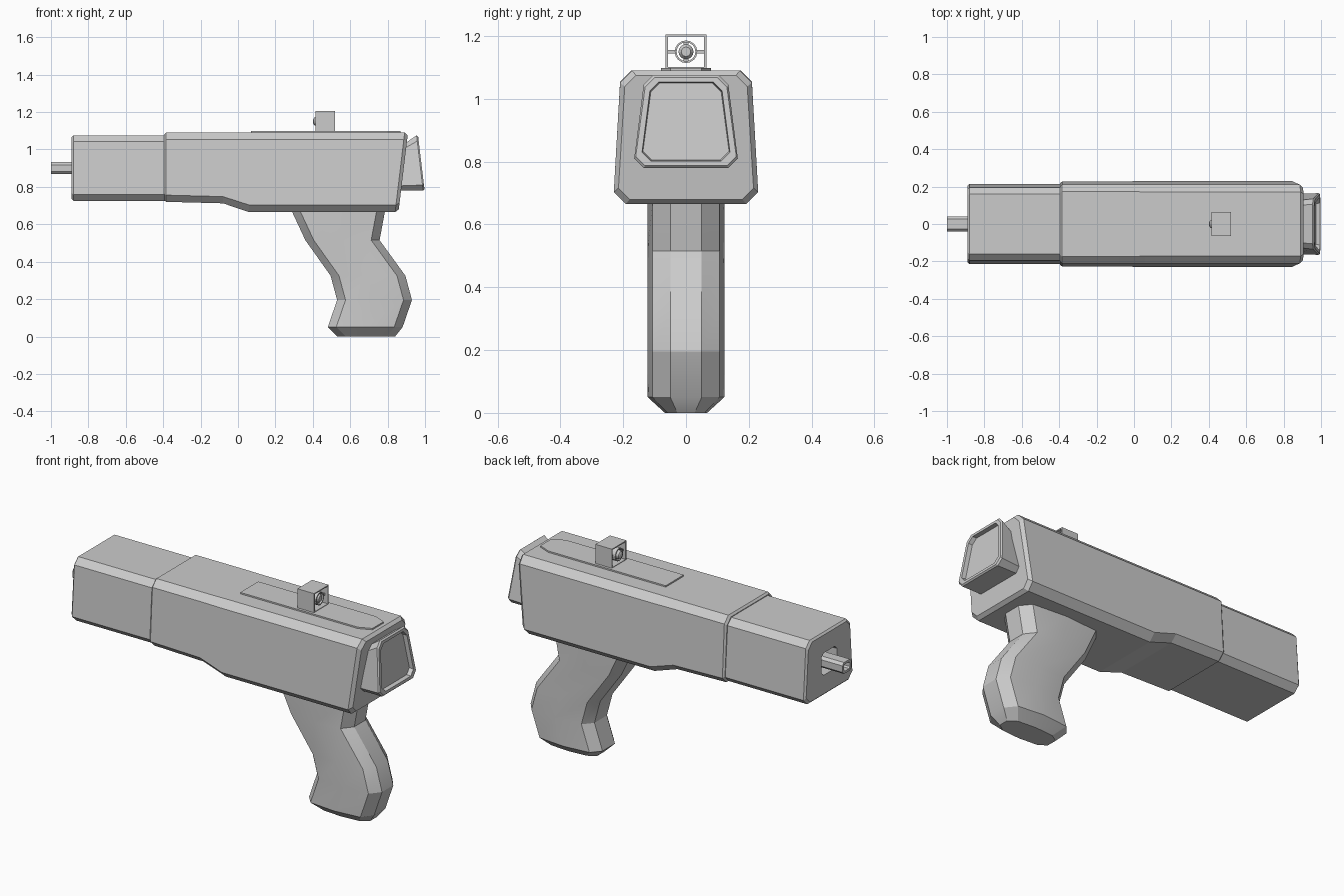
import bpy, bmesh, math
from mathutils import Vector

if "Cube" in bpy.data.objects:
    bpy.data.objects.remove(bpy.data.objects["Cube"])


def loft(name, rings, closed=False):
    """Skin equal-sized point rings; cap the ends unless the loop closes on itself."""
    bm = bmesh.new()
    vs = [[bm.verts.new(p) for p in r] for r in rings]
    n = len(rings[0])
    pairs = list(zip(vs, vs[1:])) + ([(vs[-1], vs[0])] if closed else [])
    for a, b in pairs:
        for i in range(n):
            j = (i + 1) % n
            bm.faces.new((a[i], a[j], b[j], b[i]))
    if not closed:
        bm.faces.new(vs[0])
        bm.faces.new(vs[-1])
    bmesh.ops.recalc_face_normals(bm, faces=bm.faces)
    me = bpy.data.meshes.new(name)
    bm.to_mesh(me)
    bm.free()
    ob = bpy.data.objects.new(name, me)
    bpy.context.collection.objects.link(ob)
    return ob


def section(x, top, bot, z0, z1, c, slope=0.0, zref=0.0):
    """Chamfered trapezoid across the model; slope leans it along x with height."""
    half = [(top - c, z1), (top, z1 - c), (bot, z0 + c), (bot - c, z0)]
    pts = half + [(-y, z) for y, z in reversed(half)]
    return [Vector((x + slope * (z - zref), y, z)) for y, z in pts]


def box(name, x0, x1, y0, y1, z0, z1):
    return loft(name, [[Vector((x, y, z)) for y, z in
                        ((y0, z0), (y1, z0), (y1, z1), (y0, z1))] for x in (x0, x1)])


def circle(x, r, z, n=16):
    return [Vector((x, r * math.cos(2 * math.pi * i / n), z + r * math.sin(2 * math.pi * i / n)))
            for i in range(n)]


# Main housing, stepped underneath and leaning at the rear
LEAN = 0.12
loft("main_housing", [
    section(-0.395, 0.20, 0.218, 0.73, 1.08, 0.036),
    section(-0.385, 0.21, 0.227, 0.72, 1.09, 0.036),
    section(-0.08, 0.21, 0.227, 0.712, 1.09, 0.036),
    section(0.06, 0.21, 0.23, 0.665, 1.09, 0.038),
    section(0.84, 0.21, 0.23, 0.665, 1.09, 0.038, LEAN, 0.665),
    section(0.858, 0.195, 0.215, 0.68, 1.075, 0.036, LEAN, 0.665),
])

# Front shroud with a recessed muzzle opening
loft("front_shroud", [
    section(-0.37, 0.195, 0.215, 0.725, 1.076, 0.034),
    section(-0.88, 0.195, 0.215, 0.725, 1.076, 0.034),
    section(-0.89, 0.185, 0.205, 0.735, 1.066, 0.034),
    section(-0.89, 0.07, 0.07, 0.84, 0.965, 0.02),
    section(-0.79, 0.07, 0.07, 0.84, 0.965, 0.02),
])

# Hollow barrel tip
loft("barrel_tip", [
    section(-0.78, 0.04, 0.04, 0.868, 0.932, 0.014),
    section(-1.0, 0.04, 0.04, 0.868, 0.932, 0.014),
    section(-1.0, 0.027, 0.027, 0.881, 0.919, 0.008),
    section(-0.85, 0.027, 0.027, 0.881, 0.919, 0.008),
])

# Raised rail plate on top
plate = [(0.07, -0.08), (0.80, -0.08), (0.87, -0.05), (0.87, 0.05), (0.80, 0.08), (0.07, 0.08)]
loft("top_plate", [[Vector((x, y, z)) for x, y in plate] for z in (1.085, 1.098)])

# Rear display with a recessed screen
TILT = -0.12
loft("rear_display", [
    section(0.85, 0.125, 0.16, 0.78, 1.02, 0.025, 0.10, 0.78),
    section(0.99, 0.135, 0.165, 0.78, 1.075, 0.03, TILT, 0.78),
    section(0.998, 0.13, 0.16, 0.787, 1.068, 0.03, TILT, 0.78),
    section(0.998, 0.115, 0.14, 0.802, 1.053, 0.028, TILT, 0.78),
    section(0.975, 0.112, 0.137, 0.805, 1.05, 0.028, TILT, 0.78),
])

# Grip: height, front x, back x for each level, bottom edge chamfered
levels = [(0.70, 0.275, 0.79), (0.665, 0.29, 0.785), (0.515, 0.36, 0.757), (0.325, 0.495, 0.895),
          (0.195, 0.53, 0.93), (0.05, 0.48, 0.88)]


def grip_ring(z, f, b, s=1.0):
    half = [(f, 0.055), (f + 0.045, 0.107), ((f + b) / 2, 0.122), (b - 0.045, 0.107), (b, 0.05)]
    return [Vector((x, y * s, z)) for x, y in half] + \
           [Vector((x, -y * s, z)) for x, y in reversed(half)]


grip = loft("grip", [grip_ring(*l) for l in levels] + [grip_ring(0.0, 0.53, 0.84, 0.55)])
bpy.context.view_layer.objects.active = grip
grip.select_set(True)
bpy.ops.object.shade_smooth_by_angle(angle=math.radians(22))
grip.select_set(False)

# Sight: thin open frame, ring, centre lens and cross bars
SZ = 1.15


def frame(x, h, z0, z1):
    return [Vector((x, y, z)) for y, z in ((-h, z0), (h, z0), (h, z1), (-h, z1))]


loft("sight_frame", [
    frame(0.415, 0.065, 1.095, 1.205), frame(0.518, 0.065, 1.095, 1.205),
    frame(0.518, 0.058, 1.101, 1.199), frame(0.415, 0.058, 1.101, 1.199)], closed=True)
loft("sight_ring", [circle(0.415, 0.036, SZ), circle(0.51, 0.036, SZ),
                    circle(0.51, 0.030, SZ), circle(0.415, 0.030, SZ)], closed=True)
loft("sight_lens", [circle(0.402, 0.01, SZ), circle(0.406, 0.019, SZ), circle(0.418, 0.024, SZ),
                    circle(0.50, 0.024, SZ), circle(0.512, 0.015, SZ)])
for side, name in ((1, "left"), (-1, "right")):
    y = sorted((side * 0.034, side * 0.06))
    box("sight_bar_" + name, 0.43, 0.50, y[0], y[1], SZ - 0.006, SZ + 0.006)
    z = sorted((SZ + side * 0.022, SZ + side * 0.032))
    box("lens_post_" + name, 0.43, 0.50, -0.008, 0.008, z[0], z[1])
